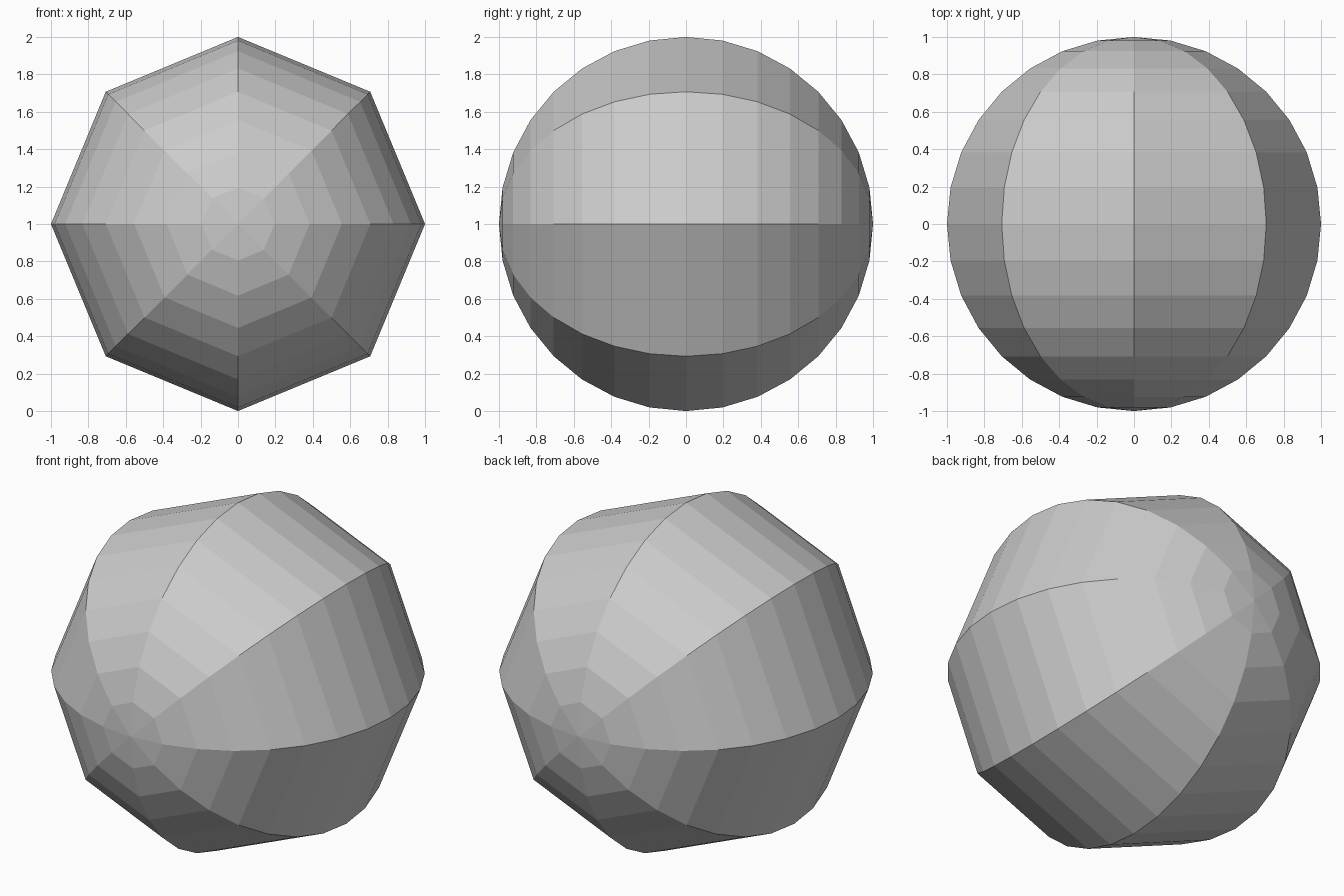
import bpy
import math

if "Cube" in bpy.data.objects:
    bpy.data.objects.remove(bpy.data.objects["Cube"])

# Faceted ball: 8 sides around a front-to-back axis, 16 rings from pole to pole
bpy.ops.mesh.primitive_uv_sphere_add(segments=8, ring_count=16, radius=1,
                                     location=(0, 0, 1),
                                     rotation=(math.pi / 2, 0, 0))
ball = bpy.context.object
ball.name = "faceted_ball"
bpy.ops.object.transform_apply(location=False, rotation=True, scale=True)
bpy.ops.object.shade_flat()
